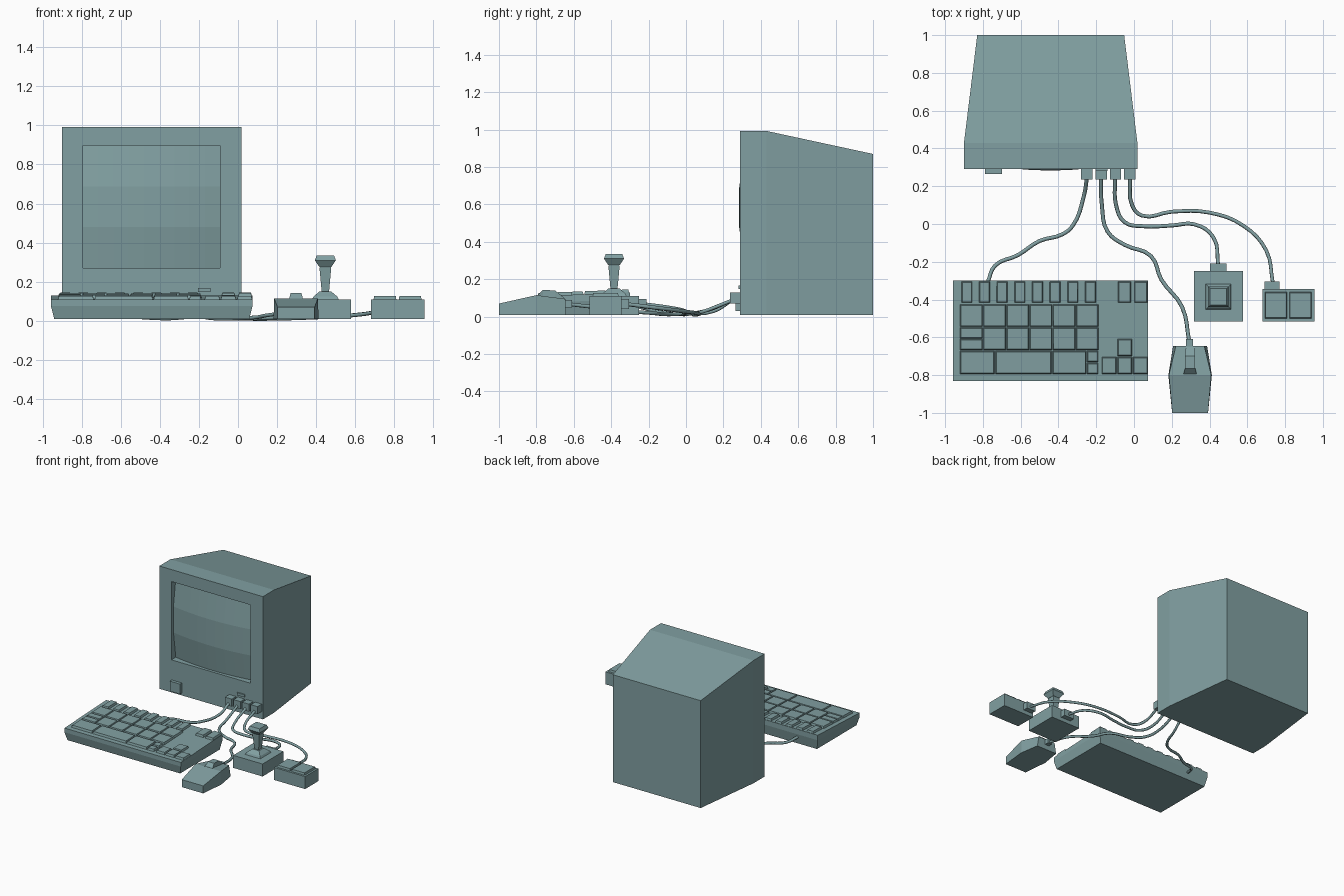
import bpy, bmesh

paint = bpy.data.materials.new("teal_grey_plastic")
paint.diffuse_color = (0.22, 0.35, 0.36, 1.0)


def mesh_object(name, bm):
    bmesh.ops.recalc_face_normals(bm, faces=bm.faces)
    me = bpy.data.meshes.new(name)
    bm.to_mesh(me)
    bm.free()
    me.materials.append(paint)
    ob = bpy.data.objects.new(name, me)
    bpy.context.collection.objects.link(ob)
    return ob


def loft(name, rings):
    """Skin a list of equal-length rings and cap both ends."""
    bm = bmesh.new()
    vs = [[bm.verts.new(p) for p in r] for r in rings]
    n = len(vs[0])
    for a, b in zip(vs, vs[1:]):
        for i in range(n):
            j = (i + 1) % n
            bm.faces.new((a[i], a[j], b[j], b[i]))
    bm.faces.new(vs[0])
    bm.faces.new(vs[-1])
    return mesh_object(name, bm)


def flat(x0, x1, y0, y1, z, zb=None):
    """Horizontal ring; zb is the height of its back edge."""
    zb = z if zb is None else zb
    return [(x0, y0, z), (x1, y0, z), (x1, y1, zb), (x0, y1, zb)]


def upright(x0, x1, z0, z1, y):
    return [(x0, y, z0), (x1, y, z0), (x1, y, z1), (x0, y, z1)]


def box(name, x0, x1, y0, y1, z0, z1, taper=0.0):
    t = taper
    return loft(name, [flat(x0, x1, y0, y1, z0),
                       flat(x0 + t, x1 - t, y0 + t, y1 - t, z1)])


# Monitor case with recessed opening
loft("monitor_case", [
    upright(-0.793, -0.092, 0.27, 0.897, 0.35),
    upright(-0.793, -0.092, 0.27, 0.897, 0.29),
    upright(-0.90, 0.018, 0.01, 0.993, 0.29),
    upright(-0.90, 0.018, 0.01, 0.993, 0.43),
    upright(-0.83, -0.052, 0.01, 0.87, 1.0)])

# Bulging screen
bm = bmesh.new()
NX, NZ = 9, 3
grid = []
for k in range(NZ + 1):
    v = 2 * k / NZ - 1
    row = []
    for i in range(NX + 1):
        u = 2 * i / NX - 1
        y = 0.345 - 0.065 * (1 - 0.5 * u * u - 0.5 * v * v)
        row.append(bm.verts.new((-0.4425 + 0.3505 * u, y, 0.5835 + 0.3135 * v)))
    grid.append(row)
for k in range(NZ):
    for i in range(NX):
        bm.faces.new((grid[k][i], grid[k][i + 1],
                      grid[k + 1][i + 1], grid[k + 1][i]))
mesh_object("screen", bm)

# Power button, front tab and cable plugs
box("power_button", -0.79, -0.70, 0.265, 0.30, 0.03, 0.11)
box("front_tab", -0.205, -0.14, 0.28, 0.295, 0.148, 0.168)
for i in range(4):
    x = -0.25 + 0.076 * i
    box("front_plug", x - 0.03, x + 0.03, 0.235, 0.295, 0.07, 0.13)

# Keyboard body, slightly wedged
loft("keyboard_body", [
    flat(-0.94, 0.058, -0.815, -0.315, 0.01),
    flat(-0.957, 0.074, -0.83, -0.30, 0.075, 0.09),
    flat(-0.957, 0.074, -0.83, -0.30, 0.108, 0.13)])


def key(x0, x1, y0, y1):
    def top(y):
        return 0.108 + (y + 0.83) * 0.0415
    t = 0.006
    loft("key", [flat(x0, x1, y0, y1, top(y0) - 0.005, top(y1) - 0.005),
                 flat(x0 + t, x1 - t, y0 + t, y1 - t,
                      top(y0) + 0.017, top(y1) + 0.015)])


# Function row and the two keys at its right
for x in [-0.885 + 0.0935 * i for i in range(8)]:
    key(x - 0.03, x + 0.03, -0.418, -0.303)
for x in (-0.05, 0.036):
    key(x - 0.036, x + 0.036, -0.418, -0.303)
# Main key block
for i in range(6):
    x = -0.922 + 0.1227 * i
    key(x, x + 0.122, -0.545, -0.425)
    if i:
        key(x, x + 0.122, -0.668, -0.547)
for y in (-0.668, -0.607):
    key(-0.922, -0.80, y, y + 0.06)
for x0, x1 in ((-0.922, -0.737), (-0.735, -0.435), (-0.433, -0.252)):
    key(x0, x1, -0.795, -0.671)
for y in (-0.795, -0.732):
    key(-0.25, -0.188, y, y + 0.06)
# Arrow keys
for x in (-0.172, -0.089, -0.006):
    key(x, x + 0.08, -0.795, -0.703)
key(-0.089, -0.009, -0.70, -0.608)

# Mouse
CX = 0.297


def mouse_ring(y, wide, top_wide, z):
    return [(CX - wide, y, 0.01), (CX + wide, y, 0.01),
            (CX + top_wide, y, z), (CX - top_wide, y, z)]


loft("mouse_body", [mouse_ring(-1.0, 0.095, 0.095, 0.07),
                    mouse_ring(-0.80, 0.115, 0.112, 0.115),
                    mouse_ring(-0.645, 0.09, 0.075, 0.095)])
loft("mouse_button", [upright(0.262, 0.332, 0.08, 0.115, -0.795),
                      upright(0.27, 0.324, 0.08, 0.143, -0.765),
                      upright(0.27, 0.324, 0.08, 0.14, -0.70),
                      upright(0.275, 0.319, 0.08, 0.10, -0.65)])
box("mouse_plug", 0.276, 0.312, -0.65, -0.61, 0.05, 0.09)

# Joystick
JX, JY = 0.447, -0.385
box("joystick_base", 0.318, 0.578, -0.515, -0.25, 0.01, 0.11)


def square(h, z):
    return flat(JX - h, JX + h, JY - h, JY + h, z)


loft("joystick_boot", [square(0.07, 0.105), square(0.06, 0.125),
                       square(0.03, 0.15)])
loft("joystick_stick", [square(0.018, 0.14), square(0.03, 0.27),
                        square(0.026, 0.28)])
loft("joystick_knob", [square(0.03, 0.275), square(0.054, 0.31),
                       square(0.044, 0.335)])
box("joystick_plug", 0.402, 0.49, -0.255, -0.21, 0.04, 0.095)

# Two-button box
box("button_box", 0.68, 0.955, -0.515, -0.345, 0.01, 0.11)
for x in (0.693, 0.822):
    box("box_button", x, x + 0.118, -0.50, -0.36, 0.105, 0.127, 0.004)
box("button_box_plug", 0.692, 0.77, -0.35, -0.305, 0.04, 0.095)

# Cables lying on the desk
cables = [
    ("keyboard_cable", [(-0.25, 0.24), (-0.265, 0.15), (-0.325, -0.01),
                        (-0.38, -0.055), (-0.5, -0.09), (-0.615, -0.165),
                        (-0.735, -0.22), (-0.775, -0.31)]),
    ("mouse_cable", [(-0.175, 0.24), (-0.17, 0.1), (-0.14, -0.04),
                     (-0.05, -0.11), (0.09, -0.17), (0.145, -0.295),
                     (0.255, -0.44), (0.292, -0.62)]),
    ("joystick_cable", [(-0.10, 0.24), (-0.095, 0.1), (-0.05, 0.01),
                        (0.05, -0.012), (0.2, -0.008), (0.32, -0.002),
                        (0.42, -0.07), (0.446, -0.22)]),
    ("button_box_cable", [(-0.02, 0.24), (-0.01, 0.1), (0.04, 0.045),
                          (0.2, 0.065), (0.4, 0.06), (0.58, -0.01),
                          (0.70, -0.14), (0.735, -0.31)])]
heights = [0.085, 0.03, 0.014, 0.012, 0.018, 0.028, 0.045, 0.066]
for name, pts in cables:
    cu = bpy.data.curves.new(name, "CURVE")
    cu.dimensions = "3D"
    cu.bevel_depth = 0.0105
    cu.bevel_resolution = 1
    cu.resolution_u = 4
    cu.materials.append(paint)
    sp = cu.splines.new("BEZIER")
    sp.bezier_points.add(len(pts) - 1)
    for bp, (x, y), z in zip(sp.bezier_points, pts, heights):
        bp.co = (x, y, z)
        bp.handle_left_type = bp.handle_right_type = "AUTO"
    bpy.context.collection.objects.link(bpy.data.objects.new(name, cu))
